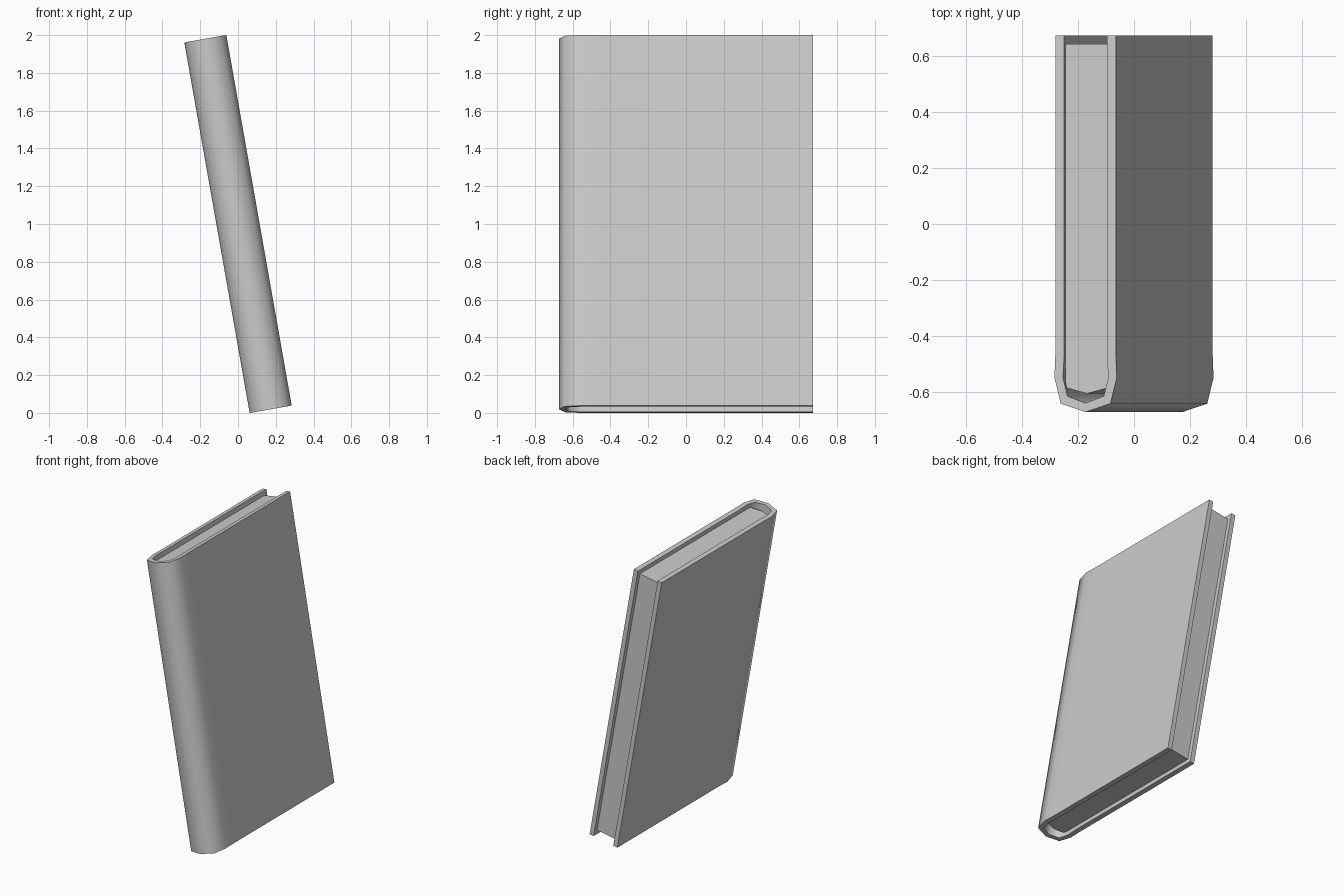
import bpy, bmesh, math

if "Cube" in bpy.data.objects:
    bpy.data.objects.remove(bpy.data.objects["Cube"])

TILT = math.radians(-10)
HEIGHT = 1.992


def mirrored(half):
    """Half outline, ending on the centre line, completed on the other side."""
    return half + [(-x, y) for x, y in reversed(half[:-1])]


def finish(name, bm, angle):
    bmesh.ops.recalc_face_normals(bm, faces=bm.faces)
    mesh = bpy.data.meshes.new(name)
    bm.to_mesh(mesh)
    bm.free()
    ob = bpy.data.objects.new(name, mesh)
    bpy.context.collection.objects.link(ob)
    ob.location.z = 1.0
    ob.rotation_euler.y = TILT
    bpy.ops.object.select_all(action='DESELECT')
    ob.select_set(True)
    bpy.context.view_layer.objects.active = ob
    bpy.ops.object.shade_smooth_by_angle(angle=math.radians(angle))
    return ob


# Cover: boards and rounded spine as one U-shaped section
outer = mirrored([(0.11, 0.673), (0.11, -0.47), (0.113, -0.55), (0.09, -0.642), (0, -0.672)])
inner = mirrored([(0.078, 0.673), (0.078, -0.47), (0.082, -0.55), (0.066, -0.615), (0, -0.64)])
bm = bmesh.new()
h = HEIGHT / 2
rings = []
for z in (-h, 0, h):
    rings.append([bm.verts.new((x, y, z)) for x, y in outer + inner[::-1]])
n, m = len(rings[0]), len(outer)
for low, high in zip(rings, rings[1:]):
    for i in range(n):
        j = (i + 1) % n
        bm.faces.new((low[i], low[j], high[j], high[i]))
for ring in (rings[0], rings[-1]):
    for i in range(m - 1):
        bm.faces.new((ring[i], ring[i + 1], ring[n - 2 - i], ring[n - 1 - i]))
finish("cover", bm, 65)

# Page block, set back from the cover edges
outline = mirrored([(0.078, 0.643), (0.078, -0.585), (0, -0.606)])
bm = bmesh.new()
ph = h - 0.032
base = bm.faces.new([bm.verts.new((x, y, -ph)) for x, y in outline])
top = bmesh.ops.extrude_face_region(bm, geom=[base], use_keep_orig=True)
bmesh.ops.translate(bm, vec=(0, 0, 2 * ph),
                    verts=[v for v in top["geom"] if isinstance(v, bmesh.types.BMVert)])
finish("pages", bm, 30)
